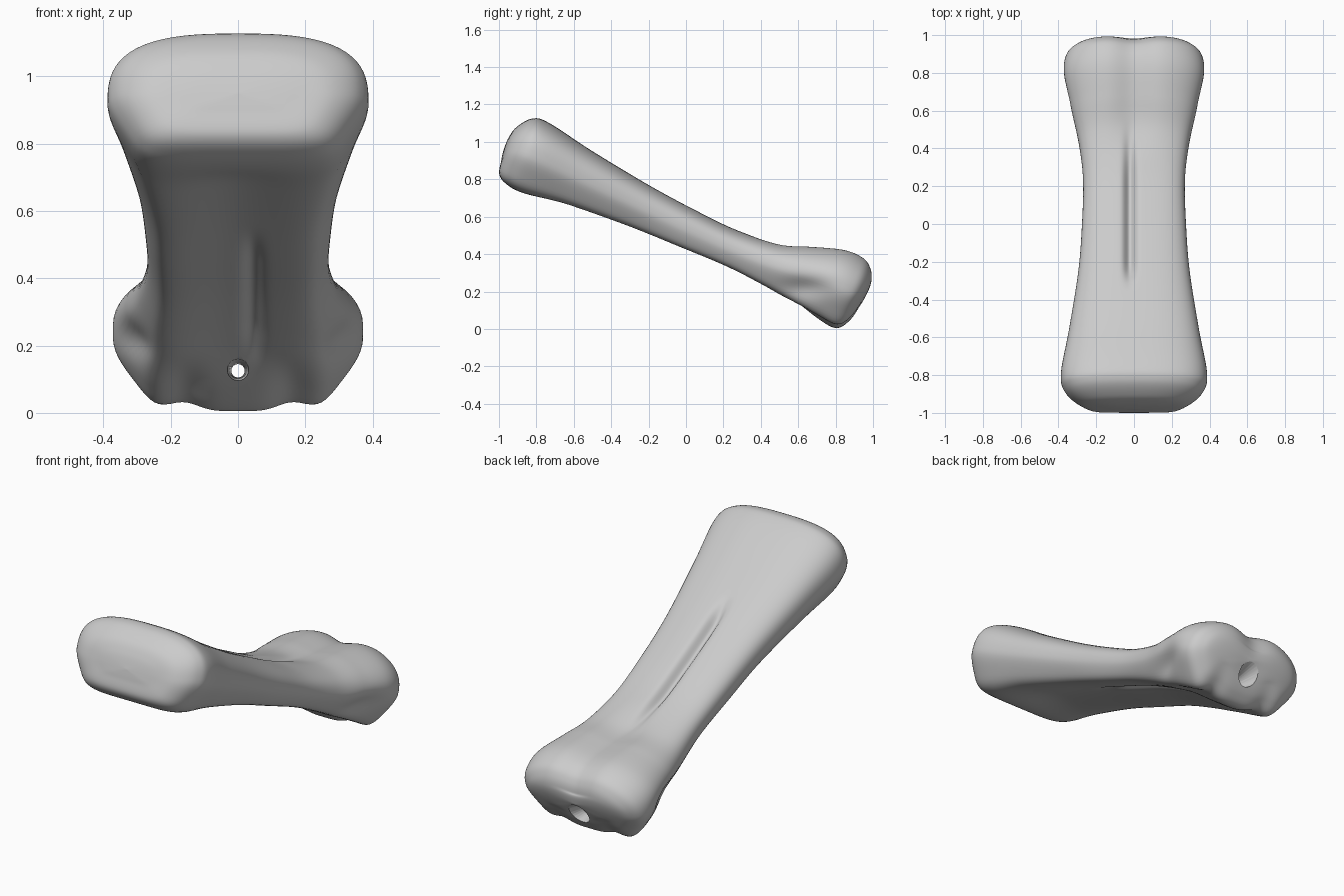
import bpy, bmesh, math
from mathutils import Vector

if "Cube" in bpy.data.objects:
    bpy.data.objects.remove(bpy.data.objects["Cube"])

# Bone colour
mat = bpy.data.materials.new("pale grey")
mat.use_nodes = True
colour = (0.6, 0.6, 0.6, 1)
mat.diffuse_color = colour
mat.node_tree.nodes["Principled BSDF"].inputs["Base Color"].default_value = colour

# Stations along the bone: top y, top z, bottom y, bottom z, half width, underside width ratio
STATIONS = [
    (-.978, .95, -.978, .95, 0, .85),
    (-.95, 1.02, -.988, .9, .17, .85),
    (-.905, 1.08, -.998, .825, .285, .85),
    (-.82, 1.125, -.955, .77, .365, .83),
    (-.73, 1.1, -.86, .72, .387, .82),
    (-.5, .95, -.64, .655, .345, .85),
    (-.2, .77, -.31, .535, .295, .87),
    (.05, .635, -.04, .425, .275, .9),
    (.28, .525, .2, .325, .27, .9),
    (.5, .46, .38, .235, .295, .87),
    (.68, .452, .55, .14, .337, .82),
    (.85, .435, .7, .055, .375, .78),
    (.95, .395, .8, .005, .365, .77),
    (.99, .345, .87, .04, .32, .8),
    (1, .28, .93, .12, .23, .85),
    (.982, .2, .982, .2, 0, .85),
]
STEPS, SIDES = 8, 128


def bump(v, centre, width):
    return math.exp(-((v - centre) / width) ** 2)


def ramp(v, a, b):
    t = min(max((v - a) / (b - a), 0), 1)
    return t * t * (3 - 2 * t)


def spline(a, b, c, d, t):
    return b + .5 * t * (c - a + t * (2*a - 5*b + 4*c - d + t * (3 * (b - c) + d - a)))


def section_point(row, angle):
    """Rounded box section with grooves, hollows and lobes pressed in."""
    ty, tz, by, bz, half, taper = row
    top, bottom = Vector((0, ty, tz)), Vector((0, by, bz))
    mid, up = (top + bottom) / 2, (top - bottom) / 2
    h = max(up.length, 1e-5)
    half = max(half, 1e-5)
    c, s = math.cos(angle), math.sin(angle)
    # Rear lobes are rounder on top; the underside has squarer corners
    n = 2.8 - .5 * ramp(mid.y, .3, .65)
    if s < 0:
        n += (5.5 - n) * ramp(-s, 0, .4)
    r = (abs(c / half) ** n + abs(s / h) ** n) ** (-1 / n)
    x, v = r * c, r * s
    level = v / h
    if level < 0:
        x *= 1 + (taper - 1) * ramp(-level, 0, .9)
    p = mid + up * level
    y = p.y
    full = min(1, h / .1) ** 2
    if level > 0:
        # Narrow slot along the top, opening into a valley between the rear lobes
        dip = .042 * bump(x, -.022, .028) * ramp(y, -.34, -.2) * (1 - ramp(y, .2, .6))
        dip += .035 * bump(x, 0, .1) * ramp(y, .3, .65)
        p -= up.normalized() * dip * ramp(level, .3, .9) * full
    else:
        # Hollow underside with a fine crease, rippled at the rear rim
        mid_span = ramp(y, -.95, -.6) * (1 - ramp(y, .5, .75))
        dip = .036 * bump(x, 0, .17) * mid_span
        dip += .022 * bump(x, .045, .028) * ramp(y, -.3, 0) * (1 - ramp(y, .4, .6))
        dip += .027 * (bump(x, -.16, .06) + bump(x, .16, .06)) * ramp(y, .5, .7)
        p += up.normalized() * dip * ramp(-level, .3, .9) * full
    # Side hollows ahead of the rear lobes, and the notch in the rear end
    x *= 1 - .09 * bump(y, .64, .13) * bump(p.z, .22, .055)
    p.y -= .009 * bump(x, 0, .09) * ramp(y, .9, .97)
    p.x = x
    return p


# Bone body lofted through smoothly interpolated stations
rows = []
for i in range(len(STATIONS) - 1):
    quad = [STATIONS[min(max(i + k, 0), len(STATIONS) - 1)] for k in (-1, 0, 1, 2)]
    rows += [[spline(*vals, k / STEPS) for vals in zip(*quad)] for k in range(STEPS)]
rows.append(list(STATIONS[-1]))

bm = bmesh.new()
rings = [[bm.verts.new(section_point(row, math.tau * (j + .5) / SIDES))
          for j in range(SIDES)] for row in rows]
for a, b in zip(rings, rings[1:]):
    for j in range(SIDES):
        k = (j + 1) % SIDES
        bm.faces.new((a[j], a[k], b[k], b[j]))
bmesh.ops.remove_doubles(bm, verts=bm.verts, dist=.0005)
bmesh.ops.recalc_face_normals(bm, faces=bm.faces)
mesh = bpy.data.meshes.new("bone")
bm.to_mesh(mesh)
bm.free()
bone = bpy.data.objects.new("bone", mesh)
bpy.context.collection.objects.link(bone)
mesh.materials.append(mat)


# Small tunnel through the rear end, flared at both mouths
def cutter(name, y, r_front, r_back, depth):
    bpy.ops.mesh.primitive_cone_add(vertices=24, radius1=r_front, radius2=r_back, depth=depth,
                                    location=(0, y, .125), rotation=(-math.pi / 2, 0, 0))
    ob = bpy.context.object
    ob.name = name
    ob.data.materials.append(mat)
    ob.hide_render = True
    ob.hide_viewport = True
    mod = bone.modifiers.new(name, "BOOLEAN")
    mod.operation = "DIFFERENCE"
    mod.solver = "EXACT"
    mod.object = ob


cutter("tunnel_front_cutter", .62, .045, .018, .36)
cutter("tunnel_rear_cutter", .88, .016, .075, .24)

bpy.ops.object.select_all(action="DESELECT")
bone.select_set(True)
bpy.context.view_layer.objects.active = bone
for mod in list(bone.modifiers):
    bpy.ops.object.modifier_apply(modifier=mod.name)
for name in ("tunnel_front_cutter", "tunnel_rear_cutter"):
    bpy.data.objects.remove(bpy.data.objects[name])
bpy.ops.object.shade_smooth_by_angle(angle=math.radians(60))
